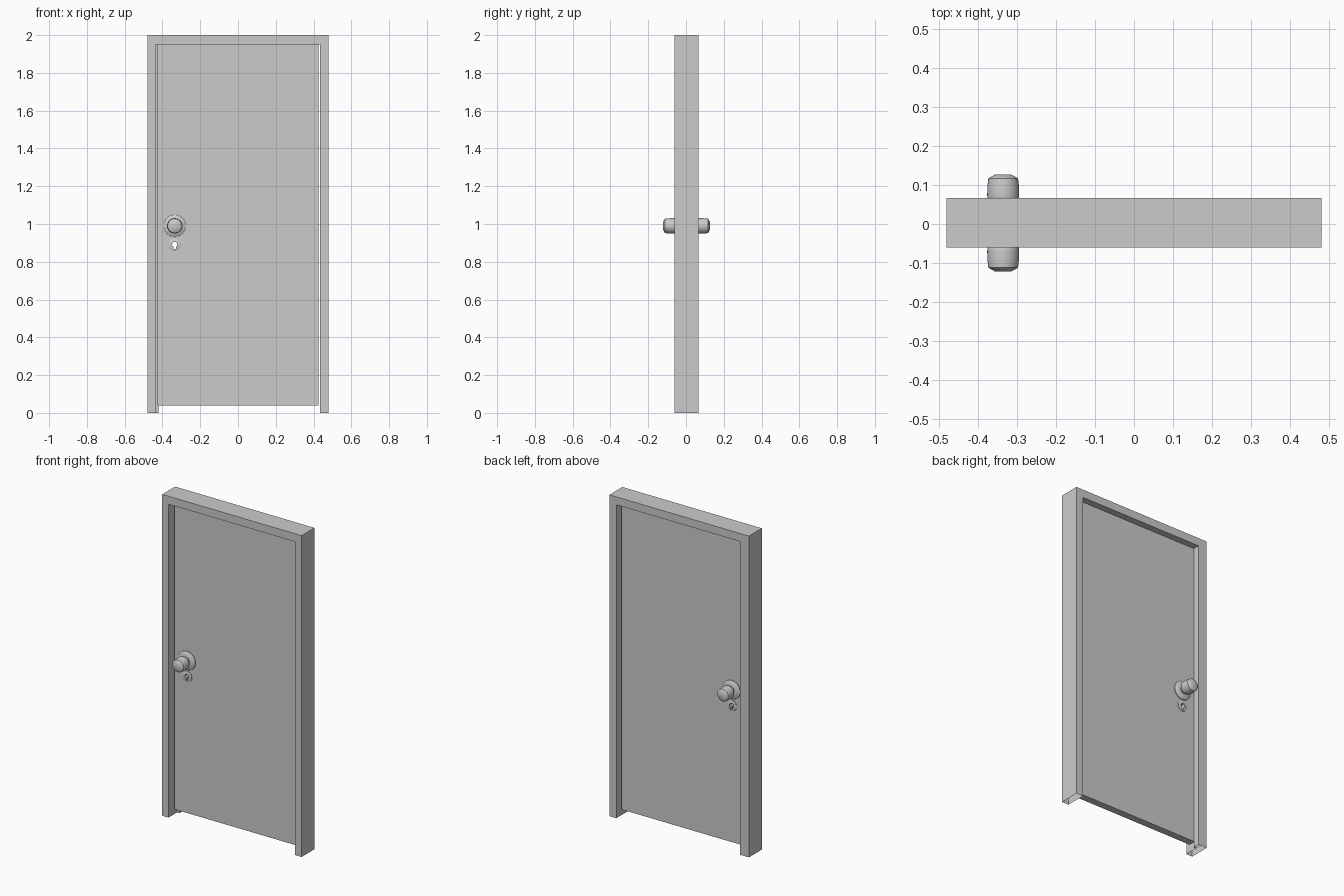
import bpy, bmesh, math

if "Cube" in bpy.data.objects:
    bpy.data.objects.remove(bpy.data.objects["Cube"])

DOOR_FRONT, DOOR_BACK = -0.02, 0.025
KNOB_X, KNOB_Z, KEY_Z = -0.335, 0.99, 0.89


def add_object(name, bm):
    bmesh.ops.recalc_face_normals(bm, faces=bm.faces)
    mesh = bpy.data.meshes.new(name)
    bm.to_mesh(mesh)
    bm.free()
    obj = bpy.data.objects.new(name, mesh)
    bpy.context.collection.objects.link(obj)
    return obj


def prism(name, outline, y0, y1, open_bottom=False):
    """Extrude an x-z outline along y."""
    bm = bmesh.new()
    face = bm.faces.new([bm.verts.new((x, y0, z)) for x, z in outline])
    ext = bmesh.ops.extrude_face_region(bm, geom=[face], use_keep_orig=True)
    verts = [v for v in ext["geom"] if isinstance(v, bmesh.types.BMVert)]
    bmesh.ops.translate(bm, verts=verts, vec=(0, y1 - y0, 0))
    bmesh.ops.recalc_face_normals(bm, faces=bm.faces)
    if open_bottom:
        low = [f for f in bm.faces if all(v.co.z < 1e-4 for v in f.verts)]
        bmesh.ops.delete(bm, geom=low, context="FACES_ONLY")
    return add_object(name, bm)


def box_outline(x0, x1, z0, z1):
    return [(x0, z0), (x1, z0), (x1, z1), (x0, z1)]


def lathe(name, profile, x, y, z, side, steps=32):
    """Spin (radius, depth) points about an axis along y."""
    bm = bmesh.new()
    rings = []
    for r, d in profile:
        rings.append([bm.verts.new((x + r * math.cos(2 * math.pi * i / steps),
                                    y + side * d,
                                    z + r * math.sin(2 * math.pi * i / steps)))
                      for i in range(steps)])
    for a, b in zip(rings, rings[1:]):
        for i in range(steps):
            j = (i + 1) % steps
            bm.faces.new((a[i], a[j], b[j], b[i]))
    bm.faces.new(rings[0])
    bm.faces.new(rings[-1])
    obj = add_object(name, bm)
    bpy.ops.object.select_all(action="DESELECT")
    obj.select_set(True)
    bpy.context.view_layer.objects.active = obj
    bpy.ops.object.shade_smooth_by_angle(angle=math.radians(35))
    return obj


def cut(obj, cutter):
    mod = obj.modifiers.new("keyhole", "BOOLEAN")
    mod.operation, mod.solver, mod.object = "DIFFERENCE", "EXACT", cutter
    bpy.context.view_layer.objects.active = obj
    bpy.ops.object.modifier_apply(modifier=mod.name)


# Frame: two jambs and a header, open underneath, plus the latch-side stop
prism("door_frame", [(-0.48, 0), (-0.437, 0), (-0.437, 1.95), (0.433, 1.95),
                     (0.433, 0), (0.48, 0), (0.48, 2), (-0.48, 2)],
      -0.06, 0.067, open_bottom=True)
prism("door_stop", box_outline(-0.437, -0.42, 0, 1.95), DOOR_BACK, 0.067,
      open_bottom=True)

# Door leaf
door = prism("door_leaf", box_outline(-0.425, 0.425, 0.04, 1.95),
             DOOR_FRONT, DOOR_BACK)

# Knobs, roses and keyhole plates on both faces
rose = [(0.058, 0), (0.058, 0.005), (0.05, 0.011), (0.026, 0.014)]
knob = [(0.024, 0.012), (0.024, 0.02), (0.034, 0.028), (0.04, 0.038),
        (0.041, 0.05), (0.040, 0.075), (0.038, 0.092), (0.021, 0.1015)]
plates = []
for label, y, side in (("front", DOOR_FRONT, -1), ("back", DOOR_BACK, 1)):
    lathe(label + "_knob_rose", rose, KNOB_X, y, KNOB_Z, side)
    lathe(label + "_knob", knob, KNOB_X, y, KNOB_Z, side)
    plates.append(lathe(label + "_keyhole_plate", [(0.032, 0), (0.032, 0.003), (0.029, 0.005)],
                        KNOB_X, y, KEY_Z, side))

# Keyhole cut right through door and plates
arc = [math.radians(-60 + 300 * i / 14) for i in range(15)]
outline = [(KNOB_X + 0.014 * math.cos(a), KEY_Z + 0.002 + 0.014 * math.sin(a)) for a in arc]
outline += [(KNOB_X - 0.006, KEY_Z - 0.022), (KNOB_X + 0.006, KEY_Z - 0.022)]
cutter = prism("keyhole_cutter", outline, -0.1, 0.1)
cutter.hide_render = True
for obj in [door] + plates:
    cut(obj, cutter)
bpy.data.objects.remove(cutter, do_unlink=True)
